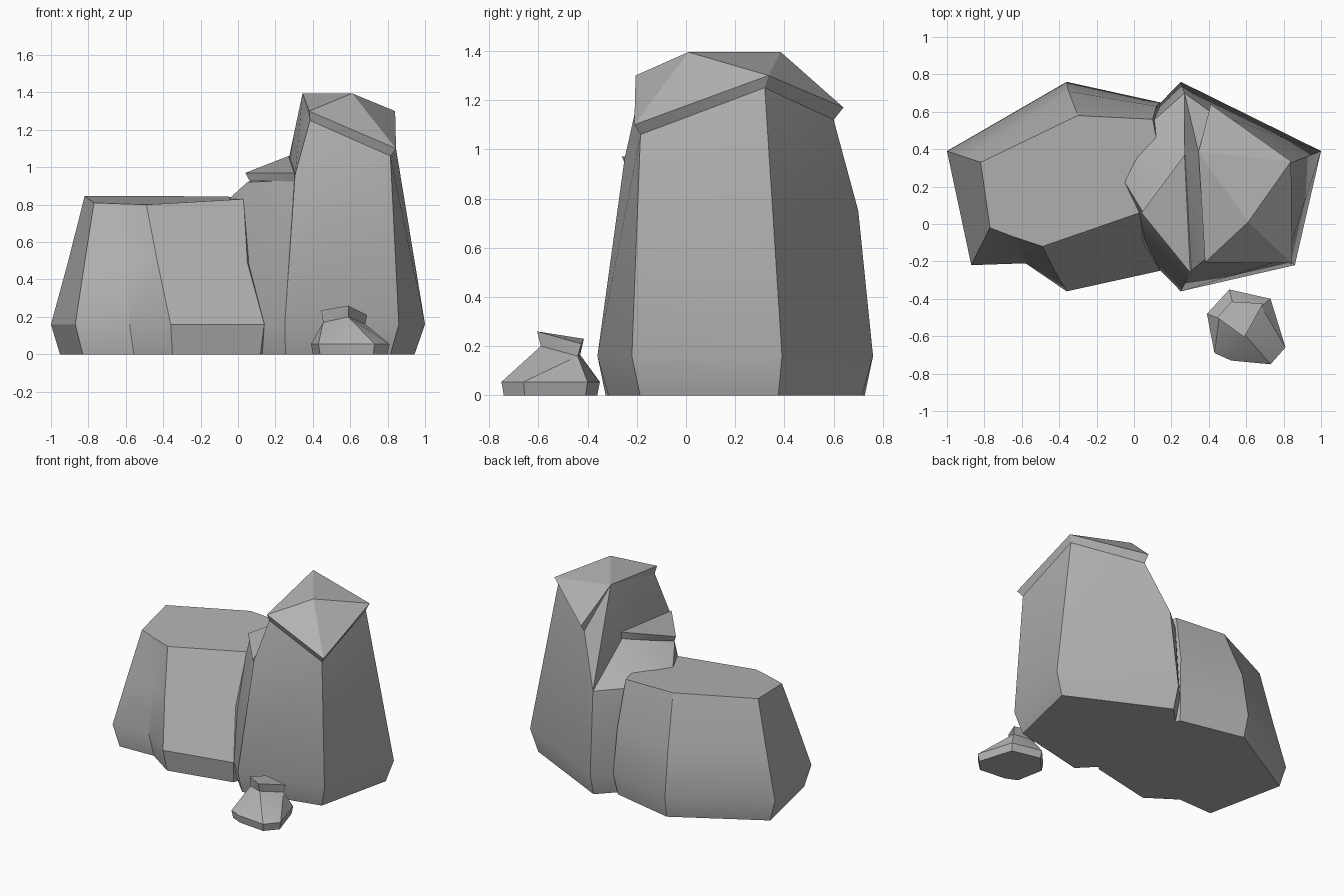
import bpy, bmesh, math

cube = bpy.data.objects.get("Cube")
if cube:
    bpy.data.objects.remove(cube)

stone = bpy.data.materials.new("stone_grey")
stone.use_nodes = True
COLOR = (0.45, 0.45, 0.45, 1)
stone.diffuse_color = COLOR
stone.node_tree.nodes["Principled BSDF"].inputs["Base Color"].default_value = COLOR


def finish(name, bm, angle):
    bmesh.ops.recalc_face_normals(bm, faces=bm.faces)
    mesh = bpy.data.meshes.new(name)
    bm.to_mesh(mesh)
    bm.free()
    obj = bpy.data.objects.new(name, mesh)
    bpy.context.collection.objects.link(obj)
    mesh.materials.append(stone)
    bpy.ops.object.select_all(action='DESELECT')
    obj.select_set(True)
    bpy.context.view_layer.objects.active = obj
    bpy.ops.object.shade_smooth_by_angle(angle=math.radians(angle))


def hull(name, points, angle=25):
    """Chiselled convex block around a few corner points."""
    bm = bmesh.new()
    for p in points:
        bm.verts.new(p)
    res = bmesh.ops.convex_hull(bm, input=bm.verts)
    loose = {v for v in res["geom_interior"] if isinstance(v, bmesh.types.BMVert)}
    bmesh.ops.delete(bm, geom=list(loose), context='VERTS')
    finish(name, bm, angle)


def loft(name, rings, angle=28):
    """Skin between matching rings, closed at both ends."""
    bm = bmesh.new()
    loops = [[bm.verts.new(p) for p in ring] for ring in rings]
    n = len(loops[0])
    for low, high in zip(loops, loops[1:]):
        for i in range(n):
            j = (i + 1) % n
            bm.faces.new((low[i], low[j], high[j], high[i]))
    bm.faces.new(loops[0][::-1])
    bm.faces.new(loops[-1])
    finish(name, bm, angle)


def flat(points, z):
    return [(x, y, z) for x, y in points]


def inset(points, center, k, z):
    cx, cy = center
    return [(cx + (x - cx) * k, cy + (y - cy) * k, z) for x, y in points]


# Low broad rock
belly = [(-1, .39), (-.87, -.22), (-.58, -.21), (-.36, -.36),
         (.14, -.25), (.3, .3), (.14, .65), (-.36, .76)]
waist = [(-.91, .36), (-.82, -.12), (-.6, -.13), (-.43, -.24),
         (.05, -.1), (.2, .3), (.12, .63), (-.35, .71)]
crown = [(-.82, .33, .845), (-.77, -.02, .81), (-.64, -.07, .805), (-.49, -.12, .8),
         (.03, .06, .83), (.15, .3, .84), (.1, .56, .83), (-.3, .58, .845)]
loft("low_rock", [inset(belly, (-.2, .2), .94, 0), flat(belly, .16),
                  flat(waist, .49), crown])

# Tall rock body
foot = [(1, .39), (.86, -.22), (.25, -.36), (.25, .76)]
ridge = (.345, .385, 1.395)
neck = [(.385, -.185, 1.25), (.815, -.185, 1.06), (.82, .32, 1.25), (.41, .6, 1.12)]
hull("tall_rock", inset(foot, (.3, .2), .92, 0) + flat(foot, .16) + neck
     + [ridge, (.305, -.25, .96), (.27, .36, 1.04), (.27, .7, .75)])

# Overhanging peak
brim = [(.38, -.205, 1.3), (.845, -.21, 1.1), (.84, .335, 1.3), (.41, .64, 1.17)]
hull("tall_rock_peak", neck + brim + [ridge, (.61, .01, 1.395)])

# Shoulder between the two rocks
side = [(.25, -.36), (-.1, 0), (-.1, .4), (.25, .76), (.4, .2)]
hull("shoulder", inset(side, (.3, .2), .92, 0) + flat(side, .16)
     + [(.305, -.24, .93), (.05, .06, .92), (.27, .36, 1.01), (.27, .7, .75),
        (-.06, .24, .82), (-.04, .36, .8), (.1, .55, .76)])
hull("shoulder_ledge", [(.305, -.24, .92), (.06, .05, .93), (.27, .36, 1.0),
                        (.3, -.26, .97), (.04, .06, .97), (.27, .37, 1.06),
                        (.35, .3, 1.0), (.35, -.2, .95)])

# Small loose stone with a ledge on top
base = [(.39, -.48), (.51, -.35), (.73, -.4), (.81, -.66), (.73, -.75), (.52, -.73), (.43, -.69)]
rim = [(.455, -.505, .17), (.59, -.59, .2), (.68, -.44, .16), (.53, -.43, .165)]
top = [(.445, -.5, .235), (.59, -.605, .26), (.69, -.425, .21), (.52, -.415, .23)]
hull("small_stone", inset(base, (.6, -.56), .95, 0) + flat(base, .055) + rim)
hull("small_stone_ledge", rim + top)
